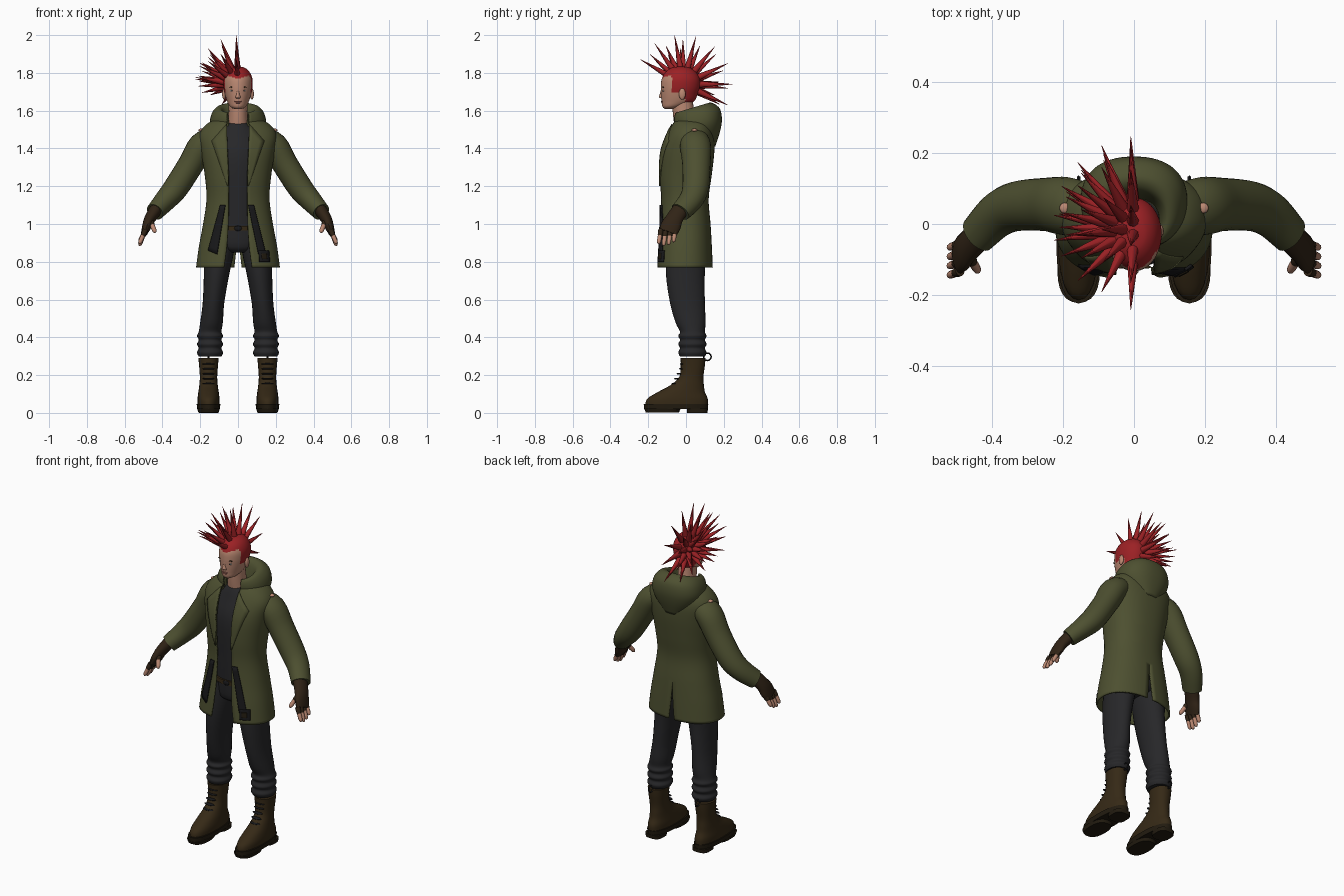
import bpy, bmesh
from math import sin, cos, asin, pi, radians
from mathutils import Vector, Matrix

if "Cube" in bpy.data.objects:
    bpy.data.objects.remove(bpy.data.objects["Cube"])


def material(name, *rgb):
    mat = bpy.data.materials.new(name)
    mat.use_nodes = True
    mat.diffuse_color = (*rgb, 1)
    mat.node_tree.nodes["Principled BSDF"].inputs["Base Color"].default_value = (*rgb, 1)
    mat.node_tree.nodes["Principled BSDF"].inputs["Roughness"].default_value = 0.9
    return mat


olive = material("olive cloth", .075, .08, .03)
red = material("red hair", .33, .015, .018)
skin = material("skin", .5, .25, .17)
charcoal = material("charcoal cloth", .02, .02, .022)
leather = material("brown leather", .036, .022, .008)
glove_brown = material("glove brown", .03, .017, .008)
sole_dark = material("dark sole", .016, .011, .005)
black = material("black trim", .009, .009, .01)
white = material("eye white", .5, .47, .43)
lip = material("lip", .36, .13, .1)


def finish(name, bm, mats, mirror=False, thick=0, paint=None):
    """Turn a bmesh into a smooth shaded object."""
    bmesh.ops.recalc_face_normals(bm, faces=bm.faces)
    if paint:
        for f in bm.faces:
            f.material_index = paint(f.calc_center_median())
    mesh = bpy.data.meshes.new(name)
    bm.to_mesh(mesh)
    bm.free()
    obj = bpy.data.objects.new(name, mesh)
    bpy.context.collection.objects.link(obj)
    for m in mats:
        mesh.materials.append(m)
    bpy.ops.object.select_all(action="DESELECT")
    obj.select_set(True)
    bpy.context.view_layer.objects.active = obj
    bpy.ops.object.shade_smooth_by_angle(angle=radians(45))
    if mirror:
        obj.modifiers.new("Mirror", "MIRROR")
    if thick:
        obj.modifiers.new("Solidify", "SOLIDIFY").thickness = thick
    return obj


def spline(rows, steps=4):
    """Smooth interpolation through rows of numbers."""
    out, last = [], len(rows) - 1
    for i in range(last):
        near = [rows[min(max(j, 0), last)] for j in range(i - 1, i + 3)]
        for s in range(steps):
            t = s / steps
            out.append([b + t / 2 * (c - a) + t * t / 2 * (2 * a - 5 * b + 4 * c - d)
                        + t ** 3 / 2 * (3 * b - a - 3 * c + d) for a, b, c, d in zip(*near)])
    return out + [list(rows[-1])]


def soft(v, power):
    return abs(v) ** (2 / power) * (1 if v >= 0 else -1)


def skin_grid(bm, rings, closed):
    for lower, upper in zip(rings, rings[1:]):
        n = len(lower)
        for i in range(n if closed else n - 1):
            j = (i + 1) % n
            bm.faces.new((lower[i], lower[j], upper[j], upper[i]))


def sweep(name, rows, mats, follow=False, mirror=False, sides=24, power=2, steps=4, paint=None):
    """Loft ellipses (x, y, z, width, depth), level or square to the path."""
    rows = spline(rows, steps)
    bm, rings = bmesh.new(), []
    for i, (x, y, z, a, b) in enumerate(rows):
        along = Vector((0, 0, 1))
        if follow:
            along = Vector(rows[min(i + 1, len(rows) - 1)][:3]) - Vector(rows[max(i - 1, 0)][:3])
            along.normalize()
        u = Vector((0, 1, 0)).cross(along).normalized()
        v = along.cross(u)
        angles = [2 * pi * k / sides for k in range(sides)]
        rings.append([bm.verts.new(Vector((x, y, z)) + u * a * soft(cos(t), power)
                                   + v * b * soft(sin(t), power)) for t in angles])
    skin_grid(bm, rings, True)
    bm.faces.new(rings[0])
    bm.faces.new(rings[-1])
    return finish(name, bm, mats, mirror, paint=paint)


SQUARE = 2.3


def shell_point(row, angle):
    z, width, front, back = row[:4]
    return Vector((width * soft(sin(angle), SQUARE),
                   (front + back) / 2 - (back - front) / 2 * soft(cos(angle), SQUARE), z))


def edge_angle(x, width):
    return asin(min(1, abs(x) / width) ** (SQUARE / 2))


def shell(name, rows, mat, tilt=0, sides=28):
    """Open garment from half rows (z, width, front, back, front gap, back vent)."""
    bm, rings = bmesh.new(), []
    for row in rows:
        start, end = edge_angle(row[4], row[1]), pi - edge_angle(max(row[5], 0), row[1])
        ring = [shell_point(row, start + (end - start) * k / sides) for k in range(sides + 1)]
        rings.append([bm.verts.new((p.x, p.y, p.z + tilt * (p.y - .05))) for p in ring])
    skin_grid(bm, rings, False)
    return finish(name, bm, [mat], mirror=True, thick=.01)


def ball(name, loc, size, mat, mirror=False):
    bm = bmesh.new()
    place = Matrix.Translation(loc) @ Matrix.Diagonal((*size, 1))
    bmesh.ops.create_uvsphere(bm, u_segments=16, v_segments=10, radius=1, matrix=place)
    return finish(name, bm, [mat], mirror)


# Coat, open in front with a vent behind
coat = spline([(1.56, .10, -.05, .12, .055, 0), (1.53, .165, -.075, .135, .06, 0),
               (1.47, .205, -.105, .15, .06, 0), (1.38, .195, -.135, .15, .055, 0),
               (1.25, .175, -.142, .135, .05, 0), (1.13, .167, -.135, .12, .05, 0),
               (1.0, .185, -.14, .13, .052, 0), (.88, .207, -.15, .137, .06, .008),
               (.77, .222, -.157, .142, .075, .02)], 5)
shell("coat", coat, olive)


def coat_front(x, z):
    for upper, lower in zip(coat, coat[1:]):
        if lower[0] <= z:
            break
    t = min(1, max(0, (upper[0] - z) / (upper[0] - lower[0])))
    row = [a + (b - a) * t for a, b in zip(upper, lower)]
    return shell_point(row, edge_angle(x, row[1])).y


def panel(name, inner, outer, mat, mirror=False, lift=.006, cells=10):
    """Thin plate on the coat front between two edges given as (x, z) ends."""
    bm, rings = bmesh.new(), []
    for i in range(cells + 1):
        a, b = [Vector(e[0]).lerp(Vector(e[1]), i / cells) for e in (inner, outer)]
        spots = [a.lerp(b, k / 4) for k in range(5)]
        rings.append([bm.verts.new((p.x, coat_front(p.x, p.y) - lift, p.y)) for p in spots])
    skin_grid(bm, rings, False)
    return finish(name, bm, [mat], mirror, thick=.008)


panel("lapel", ((.05, 1.2), (.06, 1.53)), ((.056, 1.2), (.14, 1.44)), olive, True)
panel("right_pocket_strap", ((-.068, 1.1), (-.112, .84)), ((-.095, 1.1), (-.16, .86)), black, lift=.009)
panel("left_pocket_strap", ((.055, 1.1), (.11, .84)), ((.085, 1.1), (.15, .84)), black, lift=.009)
panel("left_strap_end", ((.112, .86), (.115, .8)), ((.165, .86), (.17, .8)), black, lift=.012)
panel("strap_buckle", ((.125, .845), (.128, .815)), ((.152, .845), (.155, .815)), sole_dark, lift=.016)

# Hood draped behind the neck
shell("hood", spline([(1.38, .05, .08, .155, .02, 0), (1.45, .115, .01, .18, .04, 0),
                      (1.51, .148, -.05, .19, .06, 0), (1.57, .143, -.07, .18, .06, 0),
                      (1.61, .12, -.07, .145, .06, 0), (1.62, .095, -.06, .115, .055, 0),
                      (1.6, .08, -.05, .09, .05, 0), (1.53, .07, -.05, .07, .045, 0)]), olive, tilt=.3)

# Sleeves with torn shoulder patches
sweep("sleeve", [(.12, .04, 1.455, .06, .07), (.19, .05, 1.415, .072, .082),
                 (.25, .055, 1.315, .068, .075), (.33, .05, 1.19, .066, .07),
                 (.385, .025, 1.125, .058, .064), (.44, -.03, 1.064, .048, .056)],
      [olive], follow=True, mirror=True)
ball("shoulder_patch", (.195, .045, 1.497), (.015, .015, .008), skin, True)

# Hands in fingerless gloves
sweep("glove", [(.425, -.02, 1.09, .036, .045), (.465, -.06, 1.03, .03, .046),
                (.482, -.08, .99, .025, .053), (.495, -.095, .955, .018, .048)],
      [glove_brown], follow=True, mirror=True, sides=16)


def finger(name, base, tip, radius):
    base, tip = Vector(base), Vector(tip)
    for part, first, final, r, mat in (("cover", 0, .5, radius * 1.2, glove_brown), ("tip", .4, 1, radius, skin)):
        spots = [base.lerp(tip, first + (final - first) * t) for t in (0, .5, .85, 1)]
        sweep(name + "_" + part, [(*p, r * k, r * k) for p, k in zip(spots, (1, 1, .85, .35))],
              [mat], follow=True, mirror=True, sides=10, steps=2)


for i, length in enumerate((.075, .085, .08, .065)):
    y = -.133 + i * .026
    finger("finger_%d" % (i + 1), (.49, y, .97), (.522, y - .012, .97 - length), .0115)
finger("thumb", (.465, -.09, 1.02), (.438, -.135, .955), .0125)

# Shirt, hips and belt
sweep("shirt", [(0, .005, .93, .13, .105), (0, 0, 1.13, .135, .112), (0, .005, 1.35, .15, .125),
                (0, .015, 1.47, .12, .1), (0, .012, 1.53, .066, .075), (0, .012, 1.54, .05, .06)], [charcoal])
sweep("hips", [(0, 0, .85, .06, .07), (0, 0, .88, .13, .1), (0, 0, .98, .14, .11)], [charcoal])
sweep("belt", [(0, 0, .965, .143, .114), (0, 0, .99, .143, .114)], [leather], steps=1)
ball("belt_buckle", (0, -.113, .977), (.02, .006, .014), black)

# Trouser legs gathered in folds above the boots
leg = [(.09, 0, .96, .075, .105), (.1, 0, .85, .078, .107), (.115, -.003, .72, .066, .102),
       (.13, .008, .58, .057, .092), (.14, .024, .48, .06, .08)]
for i in range(7):
    fold = .005 if i % 2 else -.004
    leg.append((.148, .034, .43 - i * .022, .064 + fold, .07 + fold))
sweep("trouser_leg", leg, [charcoal], mirror=True)

# Boots with treaded soles, laces and pull loops
CX = .156
sweep("boot", [(CX, -.05, .04, .057, .165), (CX, -.045, .075, .058, .16), (CX, -.025, .11, .054, .125),
               (CX, .005, .145, .049, .09), (CX, .028, .19, .046, .064), (CX, .036, .25, .05, .064),
               (CX, .037, .29, .054, .066)], [leather], mirror=True, power=2.2)
sweep("welt", [(CX, -.053, .02, .06, .168), (CX, -.053, .047, .063, .171)], [sole_dark],
      mirror=True, power=2.3, steps=1)
sweep("front_sole", [(CX, -.125, .003, .054, .088), (CX, -.125, .022, .06, .096)], [sole_dark],
      mirror=True, power=2.5, steps=1)
sweep("heel", [(CX, .06, 0, .05, .054), (CX, .06, .022, .052, .056)], [sole_dark],
      mirror=True, power=3, steps=1)
for i in range(5):
    ball("boot_lace_%d" % (i + 1), (CX, -.062 + .009 * min(i, 3) + .004 * i, .155 + i * .026),
         (.033, .014, .005), black, True)
loop, rings = bmesh.new(), []
for k in range(17):
    a = 2 * pi * k / 16
    out = Vector((0, cos(a), sin(a)))
    rings.append([loop.verts.new(Vector((CX, .113, .297)) + out * (.02 + .004 * cos(b))
                                 + Vector((.005 * sin(b), 0, 0))) for b in (0, pi / 2, pi, 3 * pi / 2)])
skin_grid(loop, rings, True)
finish("boot_pull_loop", loop, [black], mirror=True)


# Head, with the scalp coloured by its hairline
def hairline(p):
    return int(p.z > 1.768 + .3 * abs(p.x) or (p.y > -.075 and p.z > 1.695)
               or (p.y > -.005 and p.z > 1.62))


sweep("neck", [(0, .01, 1.48, .06, .065), (0, -.01, 1.57, .05, .058), (0, -.02, 1.66, .05, .055)], [skin])
sweep("head", [(0, -.09, 1.608, .018, .022), (0, -.07, 1.622, .042, .055), (0, -.043, 1.65, .058, .086),
               (0, -.035, 1.69, .07, .097), (0, -.03, 1.73, .077, .103), (0, -.028, 1.77, .076, .1),
               (0, -.028, 1.805, .061, .08), (0, -.028, 1.827, .036, .048), (0, -.028, 1.834, .006, .008)],
      [skin, red], sides=56, steps=7, paint=hairline)
sweep("nose", [(0, -.122, 1.664, .011, .007), (0, -.129, 1.672, .014, .014), (0, -.128, 1.69, .008, .01),
               (0, -.126, 1.715, .006, .006)], [skin], sides=12)
ball("ear", (.074, -.02, 1.688), (.01, .018, .03), skin, True)
ball("eye", (.03, -.119, 1.705), (.012, .005, .005), white, True)
ball("iris", (.03, -.1225, 1.705), (.005, .0025, .0048), black, True)
ball("eyebrow", (.031, -.121, 1.724), (.017, .005, .003), leather, True)
ball("upper_lip", (0, -.126, 1.649), (.02, .006, .004), lip)
ball("lower_lip", (0, -.126, 1.642), (.016, .006, .004), lip)

# Hair spikes fanning over the crown and the right half of the head
hair = bmesh.new()
centre = Vector((0, -.015, 1.74))
for row, count in enumerate((8, 8, 8, 6, 4)):
    lean = radians(2 + row * 19)
    for k in range(count):
        a = radians(30 + row * 5 + (row % 2) * 7 + k * (175 - row * 8) / (count - 1))
        way = Vector((-sin(lean), -cos(a) * cos(lean), sin(a) * cos(lean)))
        reach = .262 - row * .008 - (.015 if k % 2 and row else 0)
        turn = way.to_track_quat("Z", "Y").to_matrix().to_4x4()
        place = Matrix.Translation(centre + way * (reach + .06) / 2) @ turn
        bmesh.ops.create_cone(hair, cap_ends=True, segments=8, radius1=.02, radius2=.0008,
                              depth=reach - .06, matrix=place)
finish("hair_spikes", hair, [red])
